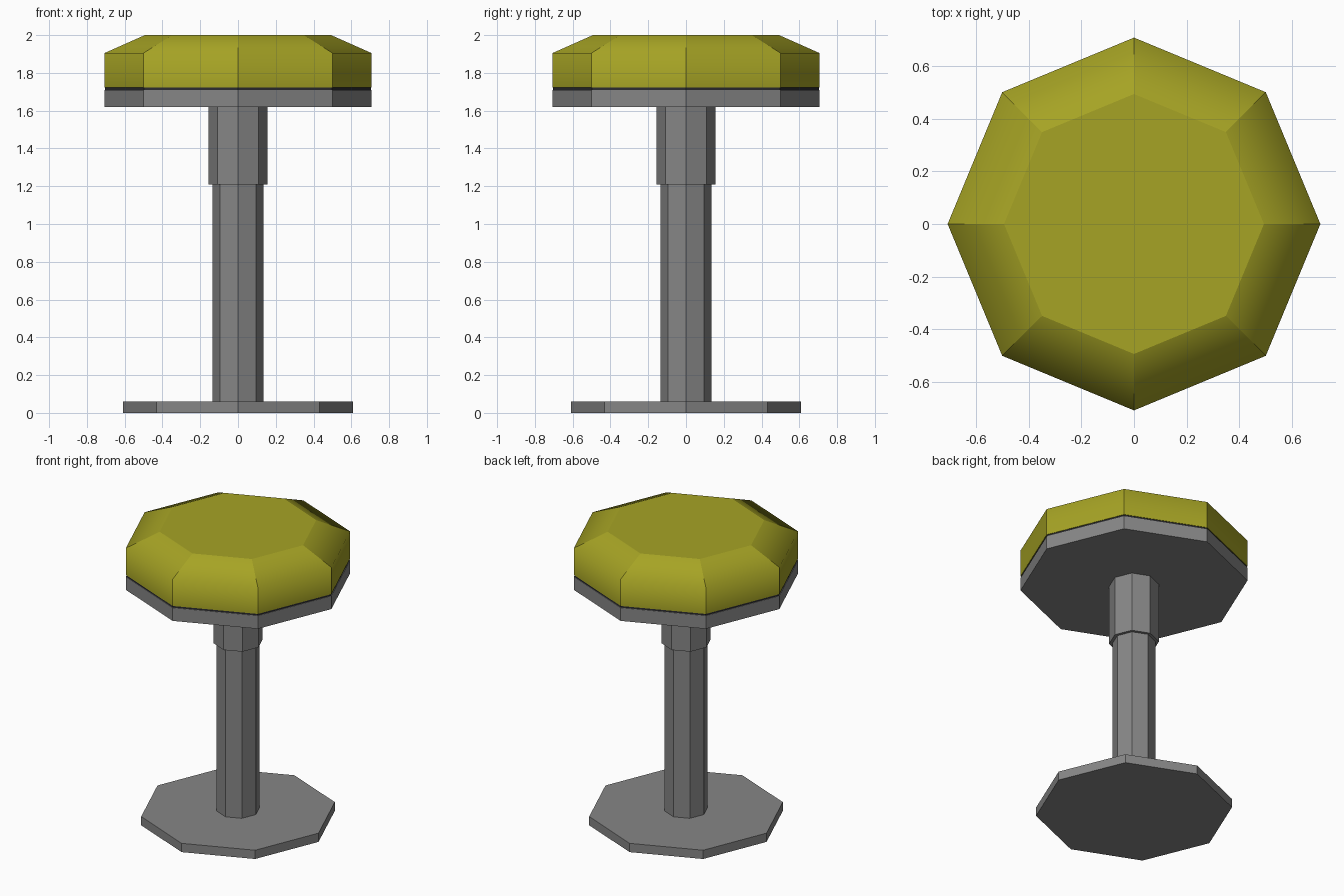
import bpy, bmesh, math

if "Cube" in bpy.data.objects:
    bpy.data.objects.remove(bpy.data.objects["Cube"])

SIDES = 8


def material(name, r, g, b):
    mat = bpy.data.materials.new(name)
    mat.diffuse_color = (r, g, b, 1)
    mat.use_nodes = True
    mat.node_tree.nodes["Principled BSDF"].inputs["Base Color"].default_value = mat.diffuse_color
    return mat


def lathe(name, profile, mat, smooth=False):
    """Closed octagonal solid from (radius, z) rings, bottom to top."""
    bm = bmesh.new()
    rings = []
    for r, z in profile:
        rings.append([bm.verts.new((r * math.cos(math.tau * i / SIDES),
                                    r * math.sin(math.tau * i / SIDES), z))
                      for i in range(SIDES)])
    bm.faces.new(rings[0][::-1])
    bm.faces.new(rings[-1])
    for low, high in zip(rings, rings[1:]):
        for i in range(SIDES):
            j = (i + 1) % SIDES
            bm.faces.new((low[i], low[j], high[j], high[i])).smooth = smooth
    # keep the eight corner edges crisp, so each panel only blends upwards
    for e in bm.edges:
        a, b = (v.co for v in e.verts)
        if abs(a.z - b.z) > 0.001:
            e.smooth = False
    mesh = bpy.data.meshes.new(name)
    bm.to_mesh(mesh)
    bm.free()
    mesh.materials.append(mat)
    obj = bpy.data.objects.new(name, mesh)
    bpy.context.collection.objects.link(obj)
    return obj


metal = material("metal_grey", 0.24, 0.24, 0.24)
dark = material("seam_dark", 0.025, 0.025, 0.03)
yellow = material("cushion_yellow", 0.38, 0.367, 0.018)

# Floor plate, post and collar
lathe("base_plate", [(0.61, 0), (0.61, 0.06)], metal)
lathe("post", [(0.135, 0.06), (0.135, 1.21)], metal)
lathe("collar", [(0.155, 1.21), (0.155, 1.62)], metal)

# Seat pan with a narrow dark seam below the cushion
lathe("seat_pan", [(0.707, 1.62), (0.707, 1.71)], metal)
lathe("seam", [(0.703, 1.71), (0.703, 1.722)], dark)

# Cushion with soft bevelled rim
lathe("cushion", [(0.707, 1.722), (0.707, 1.905), (0.493, 2.0)], yellow, smooth=True)
